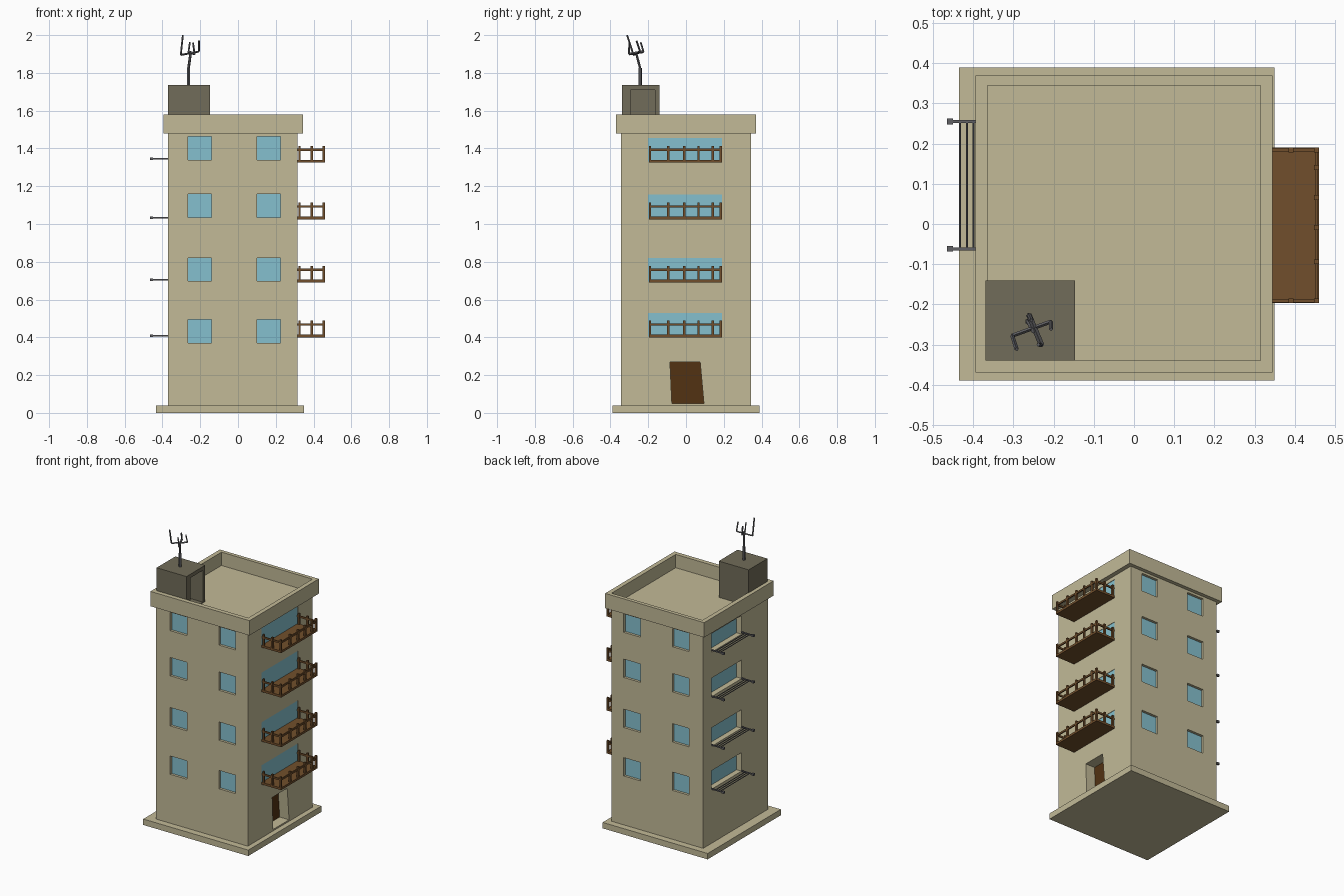
import bpy
import bmesh
from mathutils import Vector

cube = bpy.data.objects.get("Cube")
if cube:
    bpy.data.objects.remove(cube, do_unlink=True)


def material(name, color):
    m = bpy.data.materials.new(name)
    m.use_nodes = True
    rgba = (*color, 1)
    m.diffuse_color = rgba
    m.node_tree.nodes["Principled BSDF"].inputs["Base Color"].default_value = rgba
    return m


PLASTER = material("beige plaster", (0.54, 0.49, 0.31))
GLASS = material("sky blue glass", (0.235, 0.53, 0.62))
CONCRETE = material("dark concrete", (0.165, 0.15, 0.1))
WOOD = material("brown wood", (0.165, 0.078, 0.025))
DOOR = material("dark door wood", (0.085, 0.032, 0.006))
METAL = material("grey metal", (0.12, 0.12, 0.13))


def make(name, bm, mat):
    bmesh.ops.recalc_face_normals(bm, faces=bm.faces)
    mesh = bpy.data.meshes.new(name)
    bm.to_mesh(mesh)
    bm.free()
    mesh.materials.append(mat)
    ob = bpy.data.objects.new(name, mesh)
    bpy.context.collection.objects.link(ob)
    return ob


def add_box(bm, x, y, z):
    """Box between the low and high value on each axis."""
    spans = (x, y, z)
    for v in bmesh.ops.create_cube(bm, size=1)["verts"]:
        v.co = Vector([(lo + hi) / 2 + c * (hi - lo) for (lo, hi), c in zip(spans, v.co)])


def add_rod(bm, a, b, r, sides=6):
    a, b = Vector(a), Vector(b)
    d = b - a
    new = bmesh.ops.create_cone(bm, cap_ends=True, segments=sides, radius1=r,
                                radius2=r, depth=d.length)["verts"]
    bmesh.ops.rotate(bm, verts=new, matrix=d.to_track_quat("Z", "Y").to_matrix())
    bmesh.ops.translate(bm, verts=new, vec=(a + b) / 2)


def add_prism(bm, outline, x0, x1):
    """Outline in y and z, extruded along x."""
    face = bm.faces.new([bm.verts.new((x0, y, z)) for y, z in outline])
    new = bmesh.ops.extrude_face_region(bm, geom=[face])["geom"]
    bmesh.ops.translate(bm, verts=[v for v in new if isinstance(v, bmesh.types.BMVert)],
                        vec=(x1 - x0, 0, 0))


def boxes(name, mat, *spans):
    bm = bmesh.new()
    for s in spans:
        add_box(bm, *s)
    return make(name, bm, mat)


def cut(target, bm):
    """Subtract the cutter shape and apply the result."""
    cutter = make("cutter", bm, target.data.materials[0])
    cutter.hide_render = True
    mod = target.modifiers.new("cut", "BOOLEAN")
    mod.operation, mod.solver, mod.object = "DIFFERENCE", "EXACT", cutter
    bpy.context.view_layer.objects.active = target
    bpy.ops.object.modifier_apply(modifier=mod.name)
    bpy.data.objects.remove(cutter, do_unlink=True)


LEFT, RIGHT, DEEP = -0.37, 0.315, 0.345
FLOORS = (0.405, 0.695, 1.03, 1.33)

# Walls, base and roof rim
boxes("base_slab", PLASTER, ((-0.435, 0.35), (-0.39, 0.39), (0, 0.04)))
walls = boxes("walls", PLASTER, ((LEFT, RIGHT), (-DEEP, DEEP), (0.04, 1.48)))
rim = boxes("roof_rim", PLASTER, ((-0.395, 0.345), (-0.37, 0.37), (1.48, 1.58)))
bm = bmesh.new()
add_box(bm, (-0.365, RIGHT), (-0.34, DEEP), (1.49, 1.7))
cut(rim, bm)

# Window recesses and panes
holes, panes = bmesh.new(), bmesh.new()


def window(axis, wall, side, span, z, depth):
    back = wall - side * depth
    for target, a, b in ((holes, back, wall + side * 0.1),
                         (panes, back - side * 0.003, back + side * 0.003)):
        through = tuple(sorted((a, b)))
        if axis == "x":
            add_box(target, through, span, z)
        else:
            add_box(target, span, through, z)


for z, low in zip(FLOORS, (0.37, 0.697, 1.035, 1.34)):
    for side in (-1, 1):
        for x in (-0.203, 0.162):
            window("y", side * DEEP, side, (x - 0.062, x + 0.062), (low, low + 0.124), 0.02)
    window("x", RIGHT, 1, (-0.2, 0.19), (z, z + 0.125), 0.006)
    window("x", LEFT, -1, (-0.065, 0.255), (z, z + 0.125), 0.04)

# Slanted entrance with a set-back door
entrance = ((-0.075, 0.05), (0.095, 0.05), (0.075, 0.27), (-0.085, 0.27))
add_prism(holes, entrance, RIGHT - 0.08, RIGHT + 0.1)
cut(walls, holes)
make("window_panes", panes, GLASS)
bm = bmesh.new()
add_prism(bm, entrance, RIGHT - 0.09, RIGHT - 0.07)
make("entrance_door", bm, DOOR)

# Balconies
for i, z in enumerate(FLOORS):
    x0, x1, y0, y1 = RIGHT, 0.46, -0.197, 0.19
    z0 = z - 0.005
    boxes(f"balcony_floor_{i}", WOOD, ((x0, x1), (y0, y1), (z0, z0 + 0.015)))
    bm = bmesh.new()
    t = 0.012
    posts = [(x1 - t, y) for y in (y0, -0.1, -0.015, 0.06, 0.135, y1 - t)]
    posts += [(x, y) for x in (0.32, 0.385) for y in (y0, y1 - t)]
    for x, y in posts:
        add_box(bm, (x, x + t), (y, y + t), (z0 + 0.01, z0 + 0.088))
    rail = (z0 + 0.062, z0 + 0.074)
    add_box(bm, (x1 - 0.01, x1 - 0.002), (y0, y1), rail)
    for y in (y0 + 0.002, y1 - 0.01):
        add_box(bm, (x0, x1), (y, y + 0.008), rail)
    make(f"balcony_railing_{i}", bm, WOOD)

# Clothes lines under the left windows
for i, z in enumerate((0.408, 0.705, 1.033, 1.345)):
    bm = bmesh.new()
    for y in (-0.062, 0.255):
        add_box(bm, (-0.465, LEFT), (y - 0.004, y + 0.004), (z - 0.004, z + 0.004))
        add_box(bm, (-0.466, -0.45), (y - 0.007, y + 0.007), (z - 0.007, z + 0.007))
    for x in (-0.433, -0.416, -0.399):
        add_rod(bm, (x, -0.062, z), (x, 0.255, z), 0.003)
    make(f"clothes_line_{i}", bm, METAL)

# Roof shed with an open doorway
shed = boxes("roof_shed", CONCRETE, ((LEFT, -0.147), (-0.34, -0.14), (1.485, 1.735)))
bm = bmesh.new()
add_box(bm, (-0.35, -0.1), (-0.295, -0.165), (1.495, 1.71))
cut(shed, bm)

# Bent aerial
bm = bmesh.new()
foot, bend, head = (-0.262, -0.243, 1.73), (-0.262, -0.243, 1.825), (-0.25, -0.265, 1.91)
arm_a, arm_b = (-0.303, -0.278, 1.895), (-0.207, -0.243, 1.913)
boom_a, boom_b = (-0.262, -0.225, 1.912), (-0.23, -0.302, 1.9)
add_rod(bm, foot, bend, 0.009)
add_rod(bm, bend, head, 0.007)
add_rod(bm, boom_a, boom_b, 0.007, 4)
add_rod(bm, arm_a, arm_b, 0.005, 4)
for a, b in ((arm_a, (-0.292, -0.312, 2.0)), (arm_b, (-0.206, -0.262, 1.97)),
             (boom_a, (-0.255, -0.24, 1.962)), (boom_b, (-0.238, -0.3, 1.96))):
    add_rod(bm, a, b, 0.005, 4)
make("roof_aerial", bm, METAL)
